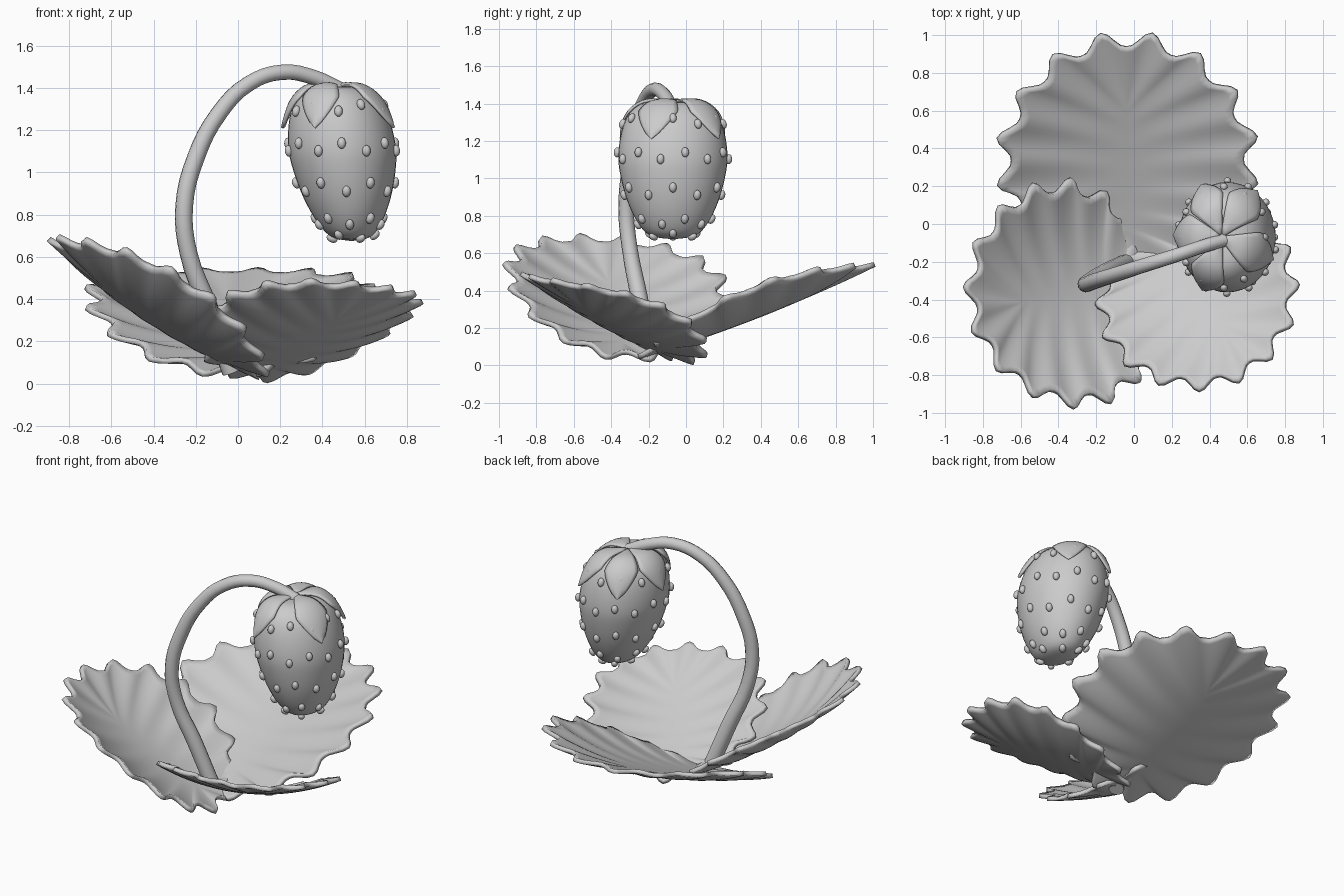
import bpy, bmesh, math
from mathutils import Vector, Matrix

if "Cube" in bpy.data.objects:
    bpy.data.objects.remove(bpy.data.objects["Cube"])


def make_object(name, bm, thickness=0):
    bmesh.ops.remove_doubles(bm, verts=bm.verts, dist=1e-4)
    bmesh.ops.recalc_face_normals(bm, faces=bm.faces)
    for f in bm.faces:
        f.smooth = True
    me = bpy.data.meshes.new(name)
    bm.to_mesh(me)
    bm.free()
    ob = bpy.data.objects.new(name, me)
    bpy.context.collection.objects.link(ob)
    if thickness:
        mod = ob.modifiers.new("thickness", "SOLIDIFY")
        mod.thickness = thickness
        mod.offset = 0
    return ob


def add_grid(bm, rows, closed=False):
    vs = [[bm.verts.new(p) for p in row] for row in rows]
    n = len(rows[0])
    for a, b in zip(vs, vs[1:]):
        for j in range(n if closed else n - 1):
            k = (j + 1) % n
            bm.faces.new((a[j], a[k], b[k], b[j]))


# Leaves: toothed round blades, cupped across a midrib, with folds fanning from it
TEETH = 16


def leaf(name, base, tip, side, half_width, cup, sag):
    base, tip = Vector(base), Vector(tip)
    e1 = (tip - base).normalized()
    e2 = Vector(side)
    e2 = (e2 - e1 * e2.dot(e1)).normalized()
    e3 = e1.cross(e2)
    half_len = (tip - base).length / 2
    centre = (base + tip) / 2
    n, rings = TEETH * 8, 14
    rows = []
    for i in range(rings + 1):
        s = i / rings
        row = []
        for j in range(n):
            a = 2 * math.pi * j / n
            wave = -math.cos(TEETH * a)
            edge = 0.90 + 0.13 * (0.5 + 0.5 * wave) ** 1.5
            start = 0.55 * math.cos(a) - 0.15
            u = start * (1 - s) + edge * math.cos(a) * s
            v = edge * math.sin(a) * s
            h = cup * v * v + sag * (u * u - 1) - 0.010 * wave * s ** 1.5
            row.append(centre + e1 * u * half_len + e2 * v * half_width + e3 * h)
        rows.append(row)
    bm = bmesh.new()
    add_grid(bm, rows, closed=True)
    make_object(name, bm, 0.026)


leaf("back_leaf", (-0.03, -0.25, 0.05), (-0.04, 1.0, 0.54), (-1, 0, 0), 0.68, 0.16, 0.03)
leaf("left_leaf", (0.12, -0.31, 0.04), (-0.87, -0.45, 0.69), (0.1, -1, 0.11), 0.6, 0.17, 0.07)
leaf("right_leaf", (0.05, -0.02, 0.03), (0.64, -0.77, 0.47), (0.88, 0.45, -0.03), 0.535, 0.13, 0.03)

# Stem: arching tube
path = [(-0.03, -0.2, 0.055, 1.1), (-0.14, -0.25, 0.36, 1.1), (-0.235, -0.30, 0.62, 1),
        (-0.255, -0.32, 0.84, 1), (-0.2, -0.30, 1.07, 1), (-0.09, -0.265, 1.28, 0.95),
        (0.05, -0.22, 1.42, 0.9), (0.21, -0.17, 1.475, 0.87), (0.36, -0.12, 1.45, 0.85),
        (0.48, -0.085, 1.395, 0.85)]
cu = bpy.data.curves.new("stem", "CURVE")
cu.dimensions = "3D"
cu.bevel_depth = 0.042
cu.bevel_resolution = 4
cu.use_fill_caps = True
sp = cu.splines.new("BEZIER")
sp.resolution_u = 4
sp.bezier_points.add(len(path) - 1)
for bp, (x, y, z, r) in zip(sp.bezier_points, path):
    bp.co = (x, y, z)
    bp.radius = r
    bp.handle_left_type = bp.handle_right_type = "AUTO"
sp.use_smooth = True
bpy.context.collection.objects.link(bpy.data.objects.new("stem", cu))

# Berry surface: smooth profile from top to bottom (relative radius, height)
PROFILE = [(0, 1.4), (0.45, 1.405), (0.76, 1.35), (0.93, 1.25), (1.0, 1.12),
           (0.95, 1.01), (0.81, 0.88), (0.60, 0.765), (0.36, 0.695), (0, 0.675)]


def profile(p):
    last = len(PROFILE) - 1
    i = min(int(p), last - 1)
    t = p - i
    a, b, c, d = (Vector(PROFILE[min(max(k, 0), last)]) for k in range(i - 1, i + 3))
    return (b * 2 + (c - a) * t + (a * 2 - b * 5 + c * 4 - d) * t * t
            + (b * 3 - a - c * 3 + d) * t ** 3) / 2


def surface(p, ang):
    r, z = profile(p)
    return Vector((0.495 + 0.1 * (1.1 - z) + 0.255 * r * math.cos(ang),
                   -0.07 + 0.292 * max(r, 0) ** 0.85 * math.sin(ang), z))


def normal(p, ang):
    du = surface(p + 0.02, ang) - surface(p - 0.02, ang)
    dv = surface(p, ang + 0.02) - surface(p, ang - 0.02)
    return du.cross(dv).normalized()


SEG = 40
bm = bmesh.new()
add_grid(bm, [[surface(i / 4, 2 * math.pi * j / SEG) for j in range(SEG)]
              for i in range(4 * (len(PROFILE) - 1) + 1)], closed=True)
make_object("berry", bm)

# Seeds: staggered rows of small ellipsoids on the berry
bm = bmesh.new()
for row, (p, count) in enumerate([(2.5, 12), (4.0, 14), (5.6, 12), (6.95, 10), (7.9, 6)]):
    for k in range(count):
        ang = 2 * math.pi * (k + 0.5 * (row % 2)) / count
        q = p + (0.15 if k % 2 else -0.15)
        nrm = normal(q, ang)
        nrm = nrm if nrm.dot(surface(q, ang) - Vector((0.5, -0.07, 1.08))) > 0 else -nrm
        rot = nrm.to_track_quat("X", "Z").to_matrix().to_4x4()
        mat = Matrix.Translation(surface(q, ang) + nrm * 0.006) @ rot \
            @ Matrix.Diagonal((0.019, 0.02, 0.027, 1))
        bmesh.ops.create_uvsphere(bm, u_segments=12, v_segments=8, radius=1, matrix=mat)
make_object("seeds", bm)

# Sepals: five pointed leaflets draped over the top of the berry
for k, deg in enumerate((244, 338, 52, 118, 178)):
    mid = math.radians(deg)
    rows = []
    for i in range(15):
        t = i / 14
        p = 0.15 + 3.15 * t
        half = 0.105 * math.sin(math.pi * min(1, 0.12 + 0.88 * t)) ** 0.75
        spread = min(0.5, half / (0.27 * max(profile(p)[0], 0.05)))
        row = []
        for j in range(9):
            w = j / 4 - 1
            ang = mid + spread * w
            out = Vector((math.cos(ang), math.sin(ang), 0))
            lift = 0.007 + 0.010 * (1 - w * w)
            row.append(surface(p, ang) + out * (lift * t ** 0.5 + 0.012 * t ** 4)
                       + Vector((0, 0, lift * (1 - t))))
        rows.append(row)
    bm = bmesh.new()
    add_grid(bm, rows)
    make_object(f"sepal_{k + 1}", bm, 0.012)
